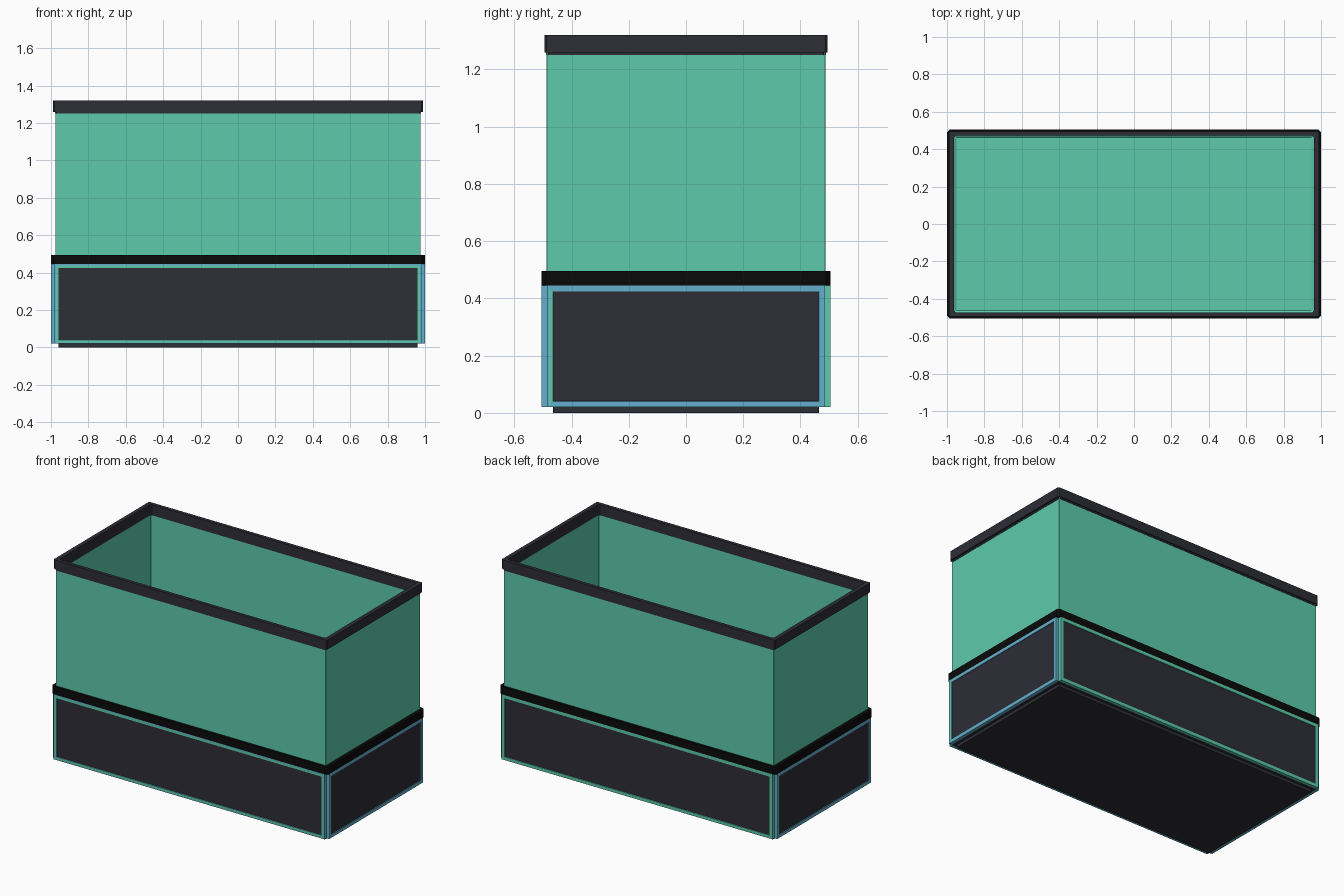
import bpy, bmesh, math

if "Cube" in bpy.data.objects:
    bpy.data.objects.remove(bpy.data.objects["Cube"])


def mat(name, col):
    m = bpy.data.materials.new(name)
    m.diffuse_color = (*col, 1)
    m.use_nodes = True
    m.node_tree.nodes["Principled BSDF"].inputs["Base Color"].default_value = m.diffuse_color
    return m


GREEN = mat("sea green", (0.109, 0.597, 0.407))
BLUE = mat("sky blue", (0.127, 0.429, 0.610))
DARK = mat("charcoal", (0.026, 0.026, 0.037))
BLACK = mat("black", (0.003, 0.003, 0.003))


def finish(name, bm, mats):
    bm.normal_update()
    me = bpy.data.meshes.new(name)
    bm.to_mesh(me)
    bm.free()
    for m in mats:
        me.materials.append(m)
    ob = bpy.data.objects.new(name, me)
    bpy.context.collection.objects.link(ob)
    return ob


def outline(hx, hy, c):
    """Rectangle with cut corners, counter-clockwise."""
    return [(hx, -hy + c), (hx, hy - c), (hx - c, hy), (-hx + c, hy),
            (-hx, hy - c), (-hx, -hy + c), (-hx + c, -hy), (hx - c, -hy)]


def loft(name, sections, material, cut=0.002, closed=False):
    """Stack of rectangular loops (half x, half y, z); closed joins the last to the first."""
    bm = bmesh.new()
    loops = [[bm.verts.new((x, y, z)) for x, y in outline(hx, hy, cut)]
             for hx, hy, z in sections]
    pairs = list(zip(loops, loops[1:]))
    if closed:
        pairs.append((loops[-1], loops[0]))
    else:
        bm.faces.new(loops[0][::-1])
        bm.faces.new(loops[-1])
    for a, b in pairs:
        for i in range(8):
            j = (i + 1) % 8
            bm.faces.new((a[i], a[j], b[j], b[i]))
    return finish(name, bm, [material])


# Base: recessed foot and dark core
loft("foot", [(0.96, 0.465, 0), (0.96, 0.465, 0.025)], DARK)
loft("base_core", [(0.98, 0.485, 0.02), (0.98, 0.485, 0.45)], DARK)

# Black band around the join
loft("waist_band", [(1.0, 0.505, 0.445), (1.0, 0.505, 0.495),
                    (0.97, 0.48, 0.495), (0.97, 0.48, 0.445)], BLACK, 0.015, True)

# Open green tub: outer wall up, inner wall down to the floor
loft("tub", [(0.977, 0.487, 0.45), (0.977, 0.487, 1.27),
             (0.965, 0.475, 1.27), (0.965, 0.475, 0.50),
             (0.95, 0.462, 0.49)], GREEN)

# Dark rim with a small step below it
loft("top_rim", [(0.979, 0.489, 1.25), (0.979, 0.489, 1.26), (0.99, 0.495, 1.26),
                 (0.99, 0.495, 1.32), (0.962, 0.472, 1.32), (0.962, 0.472, 1.25)],
     DARK, 0.008, True)


def panel(name, half, depth, angle, outer, inner, strip):
    """Framed plate on one side: outer band, inner band, sunken dark centre."""
    bm = bmesh.new()
    bmesh.ops.create_cube(bm, size=1)
    for v in bm.verts:
        v.co = (v.co.x * 2 * half, -depth + 0.01 + v.co.y * 0.02,
                0.2325 + v.co.z * 0.425)
    bm.normal_update()
    for f in bm.faces:
        f.material_index = outer
    front = next(f for f in bm.faces if f.normal.y < -0.9)
    bmesh.ops.inset_region(bm, faces=[front], thickness=0.009)
    ring = bmesh.ops.inset_region(bm, faces=[front], thickness=0.02)["faces"]
    for f in ring:
        f.material_index = inner
    # green strip on the left upright of the inner band
    if strip:
        min(ring, key=lambda f: f.calc_center_median().x).material_index = 0
    bmesh.ops.inset_region(bm, faces=[front], thickness=0.001, depth=-0.004)
    front.material_index = 2
    finish(name, bm, [GREEN, BLUE, DARK]).rotation_euler.z = math.radians(angle)


# Four framed panels around the base
panel("front_panel", 0.98, 0.505, 0, 1, 0, False)
panel("back_panel", 0.98, 0.505, 180, 0, 0, False)
panel("right_panel", 0.485, 1.0, 90, 1, 1, True)
panel("left_panel", 0.485, 1.0, -90, 1, 1, True)
